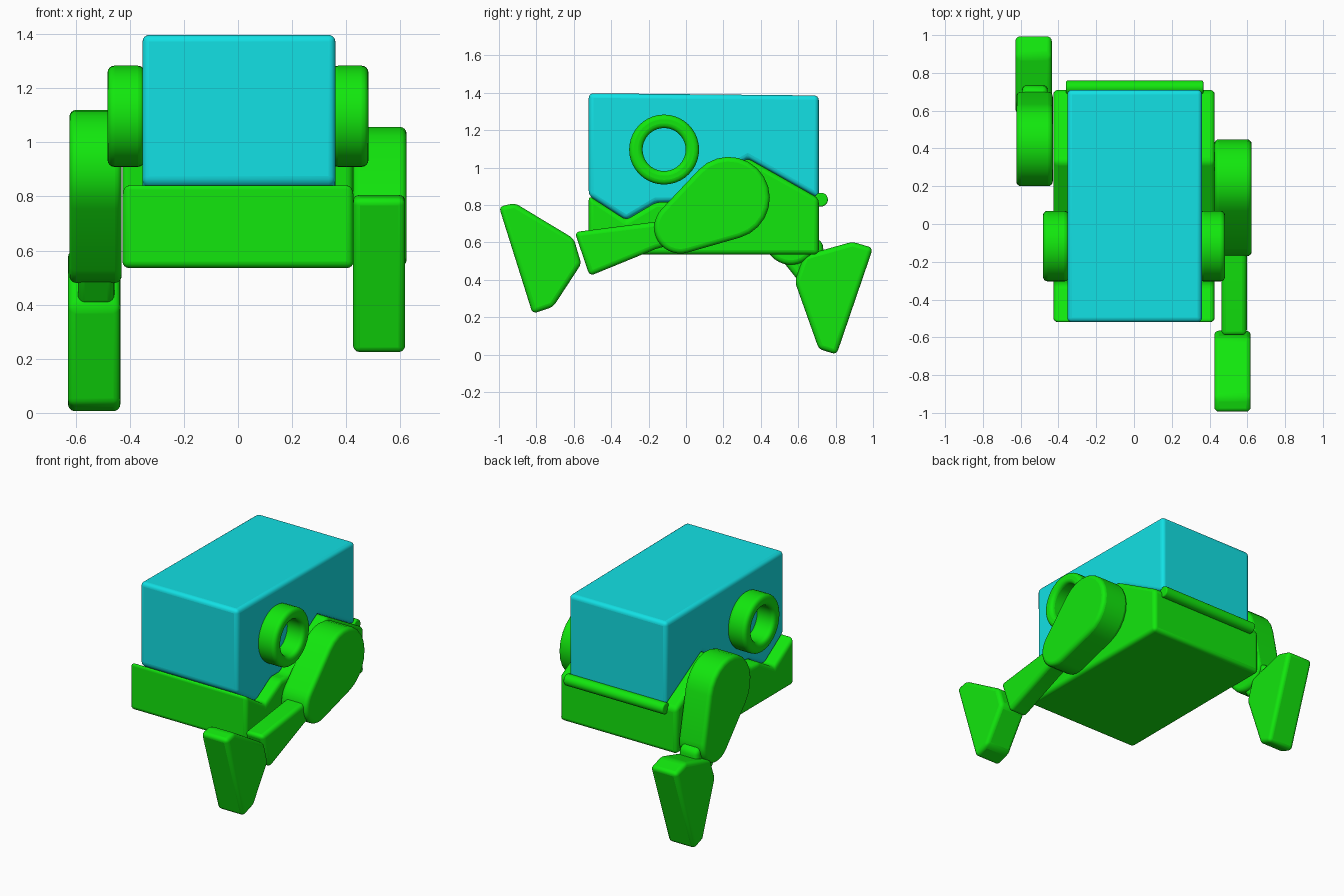
import bpy
import bmesh
import math
from mathutils import Vector

if "Cube" in bpy.data.objects:
    bpy.data.objects.remove(bpy.data.objects["Cube"], do_unlink=True)


def material(name, color):
    mat = bpy.data.materials.new(name)
    mat.use_nodes = True
    mat.diffuse_color = color
    mat.node_tree.nodes["Principled BSDF"].inputs["Base Color"].default_value = color
    return mat


GREEN = material("green", (0.006, 0.8, 0.004, 1))
CYAN = material("cyan", (0.006, 0.75, 0.78, 1))


def finish(name, bm, mat, bevel):
    """Turn a bmesh into a smooth-shaded object with rounded edges."""
    bmesh.ops.recalc_face_normals(bm, faces=bm.faces)
    mesh = bpy.data.meshes.new(name)
    bm.to_mesh(mesh)
    bm.free()
    mesh.materials.append(mat)
    obj = bpy.data.objects.new(name, mesh)
    bpy.context.collection.objects.link(obj)
    mod = obj.modifiers.new("rounded_edges", 'BEVEL')
    mod.width = bevel
    mod.segments = 4
    mod.limit_method = 'ANGLE'
    mod.angle_limit = math.radians(25)
    mod.use_clamp_overlap = False
    bpy.ops.object.select_all(action='DESELECT')
    obj.select_set(True)
    bpy.context.view_layer.objects.active = obj
    bpy.ops.object.shade_smooth_by_angle(angle=math.radians(30))
    return obj


def slab(name, profile, x0, x1, mat=GREEN, bevel=0.025):
    """Extrude a side profile of (y, z) points from x0 to x1."""
    bm = bmesh.new()
    face = bm.faces.new([bm.verts.new((x0, y, z)) for y, z in profile])
    out = bmesh.ops.extrude_face_region(bm, geom=[face])
    verts = [v for v in out["geom"] if isinstance(v, bmesh.types.BMVert)]
    bmesh.ops.translate(bm, vec=(x1 - x0, 0, 0), verts=verts)
    return finish(name, bm, mat, bevel)


def tapered_capsule(big, r_big, small, r_small, steps=14):
    """Outline around two circles joined by their tangents."""
    a, b = Vector(big), Vector(small)
    d = a - b
    heading = math.atan2(d.y, d.x)
    spread = math.acos((r_small - r_big) / d.length)
    points = []
    for centre, r, start, end in ((a, r_big, -spread, spread),
                                  (b, r_small, spread, 2 * math.pi - spread)):
        for i in range(steps + 1):
            t = heading + start + (end - start) * i / steps
            points.append((centre.x + r * math.cos(t), centre.y + r * math.sin(t)))
    return points


def ring(name, x0, x1, y, z, r_out, r_in):
    bm = bmesh.new()
    corners = [(x0, r_in), (x1, r_in), (x1, r_out), (x0, r_out)]
    verts = [bm.verts.new((x, y + r, z)) for x, r in corners]
    edges = [bm.edges.new((verts[i], verts[(i + 1) % 4])) for i in range(4)]
    bmesh.ops.spin(bm, geom=verts + edges, cent=(0, y, z), axis=(1, 0, 0),
                   angle=2 * math.pi, steps=40, use_merge=True)
    bmesh.ops.remove_doubles(bm, verts=bm.verts, dist=0.0005)
    return finish(name, bm, GREEN, 0.025)


# Body and head share a stepped seam
seam = [(-0.52, 0.85), (-0.32, 0.72), (-0.16, 0.815),
        (-0.07, 0.815), (0.33, 1.05), (0.71, 0.835)]
slab("body", [(0.71, 0.535), (-0.52, 0.535)] + seam, -0.427, 0.427)
slab("head", [(0.71, 1.385), (-0.52, 1.397)] + seam, -0.353, 0.36, CYAN)

# Hinge rod along the back of the seam
rod = [(0.722 + 0.037 * math.cos(i * math.pi / 10),
        0.828 + 0.037 * math.sin(i * math.pi / 10)) for i in range(20)]
slab("hinge_rod", rod, -0.36, 0.367, bevel=0.008)

# Side rings
for side, sign in (("left", 1), ("right", -1)):
    ring(side + "_ring", sign * 0.345, sign * 0.482, -0.117, 1.096, 0.187, 0.115)

# Left leg, stretched forward
slab("left_thigh", tapered_capsule((0.228, 0.837), 0.22, (-0.03, 0.68), 0.14), 0.425, 0.623)
slab("left_shin", [(-0.595, 0.655), (-0.515, 0.42), (-0.16, 0.565), (0, 0.61),
                   (0, 0.72), (-0.16, 0.71)], 0.462, 0.597)
slab("left_foot", [(-1, 0.79), (-0.915, 0.81), (-0.6, 0.62), (-0.56, 0.485),
                   (-0.71, 0.255), (-0.82, 0.218)], 0.425, 0.618)

# Right leg, pushed backward
slab("right_thigh", tapered_capsule((0.42, 0.9), 0.22, (0.56, 0.62), 0.14), -0.623, -0.43)
slab("right_shin", [(0.5, 0.52), (0.6, 0.395), (0.75, 0.42), (0.73, 0.6),
                    (0.6, 0.68)], -0.592, -0.457)
slab("right_foot", [(1, 0.57), (0.89, 0.603), (0.63, 0.53), (0.582, 0.39),
                    (0.71, 0.03), (0.805, 0)], -0.628, -0.435)
